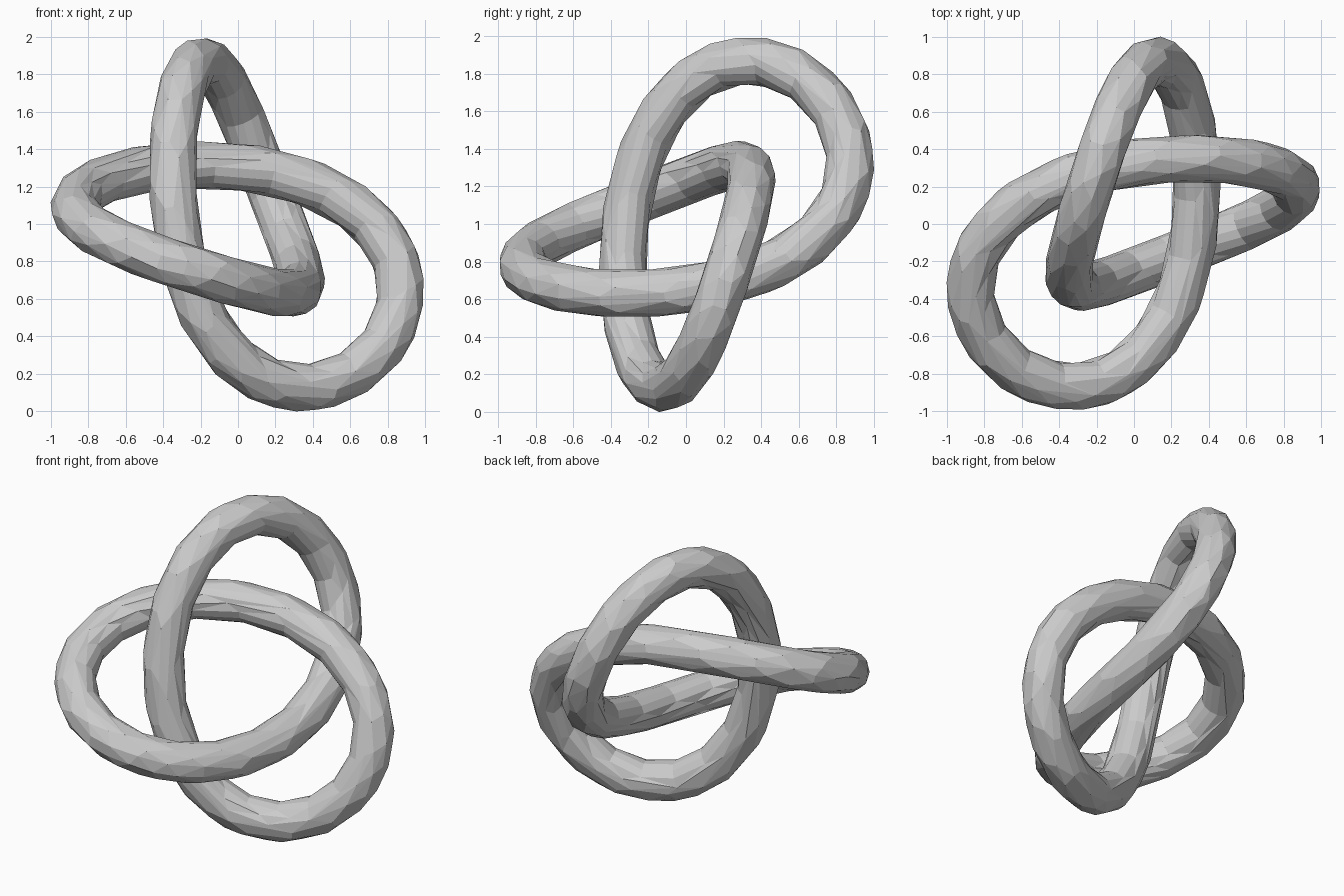
import bpy, bmesh
from math import sin, cos, radians, pi, sqrt
from mathutils import Vector

if "Cube" in bpy.data.objects:
    bpy.data.objects.remove(bpy.data.objects["Cube"])

# Trefoil centreline: two plane harmonics plus a wave along the diagonal axis
A, B, H, PHASE = 0.734, 0.272, 0.272, radians(27)
TUBE, RINGS, SIDES = 0.126, 144, 16
axis = Vector((1, -1, 1)) / sqrt(3)
e1 = Vector((2, 1, -1)) / sqrt(6)
e2 = Vector((0, -1, -1)) / sqrt(2)

def centre(t):
    p = e1 * (A * cos(PHASE - 2 * t) + B * cos(PHASE + t))
    p += e2 * (A * sin(PHASE - 2 * t) + B * sin(PHASE + t))
    p += axis * (H * sin(3 * t) - 0.012)
    p.z -= 0.025 * (1 - (p.z / 0.875) ** 2)   # slight sag of the middle
    return p + Vector((0, 0, 1))

# Sweep a round section along the closed path
bm = bmesh.new()
rings = []
for i in range(RINGS):
    t = 2 * pi * i / RINGS
    tangent = (centre(t + 0.001) - centre(t - 0.001)).normalized()
    side = tangent.cross(axis).normalized()
    up = side.cross(tangent)
    rings.append([bm.verts.new(centre(t) + TUBE * (side * cos(a) + up * sin(a)))
                  for a in (2 * pi * k / SIDES for k in range(SIDES))])
for i in range(RINGS):
    r, s = rings[i], rings[(i + 1) % RINGS]
    for k in range(SIDES):
        j = (k + 1) % SIDES
        bm.faces.new((r[k], r[j], s[j], s[k]))
bmesh.ops.recalc_face_normals(bm, faces=bm.faces)
mesh = bpy.data.meshes.new("knot_tube")
bm.to_mesh(mesh)
bm.free()
knot = bpy.data.objects.new("knot_tube", mesh)
bpy.context.collection.objects.link(knot)

# Irregular low-poly facets
dec = knot.modifiers.new("facets", 'DECIMATE')
dec.ratio = 0.24
